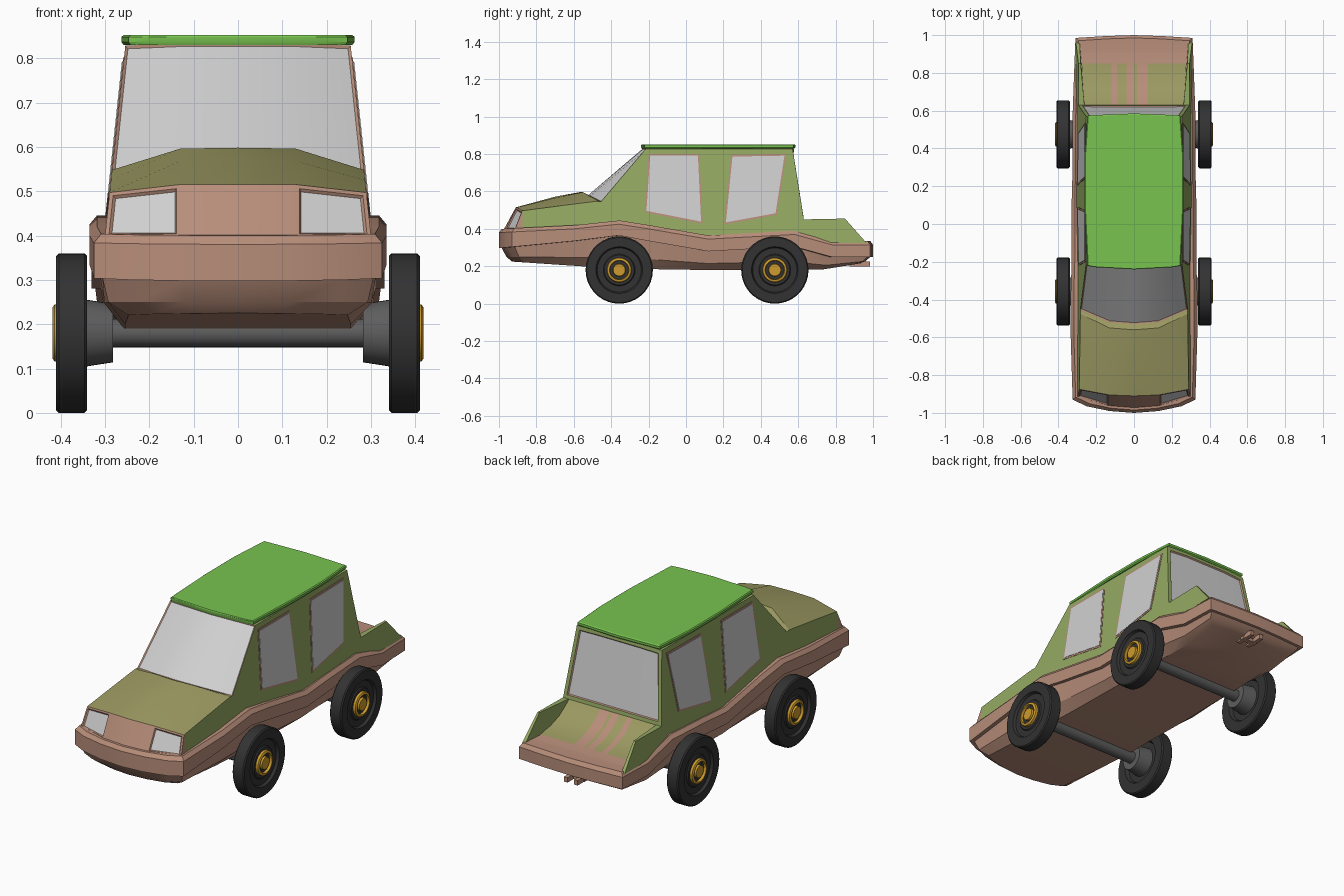
import bpy, bmesh, math

if "Cube" in bpy.data.objects:
    bpy.data.objects.remove(bpy.data.objects["Cube"])

def mat(name, r, g, b):
    m = bpy.data.materials.new(name)
    m.diffuse_color = (r, g, b, 1)
    m.use_nodes = True
    m.node_tree.nodes["Principled BSDF"].inputs["Base Color"].default_value = m.diffuse_color
    return m

GREEN = mat("body green", .30, .40, .125)
BROWN = mat("trim brown", .48, .27, .195)
OLIVE = mat("hood olive", .33, .32, .12)
ROOF = mat("roof green", .19, .55, .08)
GLASS = mat("window grey", .63, .63, .63)
TYRE = mat("tyre black", .032, .032, .032)
STEEL = mat("axle grey", .11, .11, .11)
GOLD = mat("hub gold", .61, .33, .026)

def finish(bm, name, mats, angle=25, normals=True):
    if normals:
        bmesh.ops.recalc_face_normals(bm, faces=bm.faces[:])
    me = bpy.data.meshes.new(name)
    bm.to_mesh(me)
    bm.free()
    ob = bpy.data.objects.new(name, me)
    for m in mats:
        me.materials.append(m)
    bpy.context.collection.objects.link(ob)
    bpy.ops.object.select_all(action='DESELECT')
    ob.select_set(True)
    bpy.context.view_layer.objects.active = ob
    bpy.ops.object.shade_smooth_by_angle(angle=math.radians(angle))
    return ob

def lerp(table):
    def f(y):
        if y <= table[0][0]:
            return table[0][1]
        for (a, u), (b, v) in zip(table, table[1:]):
            if y <= b:
                return u + (v - u) * (y - a) / (b - a)
        return table[-1][1]
    return f

def side_x(z):
    """Half width of the green body at height z."""
    return .285 - (z - .54) * .107

def stacked(name, half, layers, m):
    """Closed solid from a half plan outline and (x scale, y scale, z function) layers."""
    n = len(half)
    N = 2 * n - 2
    plan = half + [(-x, y) for x, y in half[-2:0:-1]]
    bm = bmesh.new()
    rings = [[bm.verts.new((x * sx, y * sy, fz(y))) for x, y in plan] for sx, sy, fz in layers]
    for a, b in zip(rings, rings[1:]):
        for i in range(N):
            j = (i + 1) % N
            bm.faces.new((a[i], a[j], b[j], b[i]))
    for r in (rings[0], rings[-1]):
        for i in range(n - 1):
            f = [r[i], r[i + 1], r[(N - i - 1) % N], r[(N - i) % N]]
            bm.faces.new(list(dict.fromkeys(f)))
    return finish(bm, name, [m])

# Lower body with the wavy side band
z_top = lerp([(-1, .40), (-.6, .42), (-.36, .445), (-.2, .42), (.12, .365), (.3, .375),
              (.58, .39), (.78, .335), (1, .335)])
z_low = lerp([(-1, .297), (-.6, .335), (-.36, .365), (-.2, .335), (.12, .28), (.3, .29),
              (.58, .305), (.78, .25), (1, .25)])
z_belly = lerp([(-1, .225), (-.6, .2), (-.36, .187), (.12, .18), (.78, .182), (1, .215)])
outline = [(0, -1), (.13, -.99), (.25, -.965), (.325, -.93), (.335, -.6), (.335, -.36),
           (.33, -.2), (.33, .12), (.325, .3), (.325, .58), (.318, .78), (.31, .985),
           (.15, .995), (0, 1)]
stacked("lower_body", outline, [
    (.76, .93, z_belly),
    (.9, .96, lambda y: .65 * z_belly(y) + .35 * z_low(y)),
    (.94, .985, z_low),
    (1, 1, z_low),
    (1, 1, lambda y: z_top(y) - .02),
    (.95, .985, z_top)], BROWN)

# Roof panel
stacked("roof", [(0, -.24), (.2, -.229), (.247, -.222), (.263, .1), (.263, .35), (.247, .575), (0, .585)],
        [(.98, .99, lambda y: .83), (1, 1, lambda y: .836), (1, 1, lambda y: .848), (.98, .99, lambda y: .852)], ROOF)

# Upper body: rows run nose to tail; each gives (y, z) at centre, crease and edge
rows = [((-.975, .395), (-.965, .395), (-.915, .395)),   # nose
        ((-.91, .515), (-.905, .515), (-.875, .497)),    # hood front
        ((-.7, .572), (-.69, .568), (-.66, .525)),       # hood middle
        ((-.56, .598), (-.55, .596), (-.475, .548)),     # cowl
        ((-.53, .582), (-.52, .578), (-.455, .545)),     # windscreen base
        ((-.235, .834), (-.23, .834), (-.215, .828)),    # roof front
        ((.575, .834), (.575, .834), (.57, .828)),       # roof rear
        ((.63, .45), (.63, .45), (.63, .45))]            # rear window base
bm = bmesh.new()
grid = []
for c, k, e in rows:
    half = [(0, *c), (.13, *k), (side_x(e[1]), *e), (side_x(.33), e[0], .33)]
    full = [(-x, y, z) for x, y, z in half[:0:-1]] + half
    grid.append([bm.verts.new(p) for p in full])
faces = {}
for r in range(len(rows) - 1):
    for c in range(6):
        f = bm.faces.new((grid[r][c], grid[r][c + 1], grid[r + 1][c + 1], grid[r + 1][c]))
        top = 1 <= c <= 4
        f.material_index = 1 if r == 0 else 2 if top and r in (1, 2, 3) else 0
        faces[r, c] = f

def pane(region, border):
    """Recessed glass with a thin brown rim."""
    bmesh.ops.inset_region(bm, faces=region, thickness=border, use_even_offset=True, use_boundary=True)
    rim = bmesh.ops.inset_region(bm, faces=region, thickness=.005, depth=-.006,
                                 use_even_offset=True, use_boundary=True)["faces"]
    for f in rim:
        f.material_index = 1
    for f in region:
        f.material_index = 3

pane([faces[4, c] for c in range(1, 5)], .02)   # windscreen
pane([faces[6, c] for c in range(1, 5)], .02)   # rear window
pane([faces[0, 1]], .009)                       # headlights
pane([faces[0, 4]], .009)
finish(bm, "upper_body", [GREEN, BROWN, OLIVE, GLASS], 25, False)

# Side windows: brown rim plate and glass plate on each side
def side_plate(name, pts, scale, off, m, s):
    cy = sum(p[0] for p in pts) / 4
    cz = sum(p[1] for p in pts) / 4
    bm = bmesh.new()
    q = [(cy + (y - cy) * scale, cz + (z - cz) * scale) for y, z in pts]
    a, b = [[bm.verts.new((s * (side_x(z) + o), y, z)) for y, z in q] for o in (-.002, off)]
    bm.faces.new(a)
    bm.faces.new(b)
    for i in range(4):
        j = (i + 1) % 4
        bm.faces.new((a[i], a[j], b[j], b[i]))
    finish(bm, name, [m])

windows = {"front": [(-.193, .793), (.065, .793), (.082, .437), (-.213, .495)],
           "rear": [(.247, .788), (.528, .793), (.48, .482), (.212, .433)]}
for s, sn in ((1, "right"), (-1, "left")):
    for wn, pts in windows.items():
        side_plate(f"{sn}_{wn}_window_rim", pts, 1.05, .002, BROWN, s)
        side_plate(f"{sn}_{wn}_window", pts, .99, .004, GLASS, s)

    # Cargo bed side wall
    bm = bmesh.new()
    prof = [(.6, .32, .05), (.6, .45, .035), (.85, .455, .012), (.965, .325, .02)]
    out = [bm.verts.new((s * side_x(z), y, z)) for y, z, t in prof]
    inn = [bm.verts.new((s * (side_x(z) - t), y, z)) for y, z, t in prof]
    bm.faces.new(out)
    bm.faces.new(inn)
    for i in range(4):
        j = (i + 1) % 4
        bm.faces.new((out[i], out[j], inn[j], inn[i]))
    finish(bm, f"{sn}_bed_wall", [GREEN])

# Cargo bed floor, curving up to the rear window, with brown stripes
bm = bmesh.new()
xs = [-.275, -.12, -.09, -.06, -.04, 0, .015, .075, .1, .275]
path = [(.62, .455), (.65, .425), (.70, .385), (.77, .355), (.85, .34), (.93, .333)]
g = [[bm.verts.new((x, y, z)) for x in xs] for y, z in path]
for r in range(5):
    for c in range(9):
        f = bm.faces.new((g[r][c], g[r][c + 1], g[r + 1][c + 1], g[r + 1][c]))
        f.material_index = 1 if r == 4 or c in (1, 4, 6) else 0
finish(bm, "bed_floor", [OLIVE, BROWN], 40, False)

# Wheels and axles turned around the x axis
def lathe(name, prof, y0, mats, s=1, seg=36):
    """prof holds (x, radius, material index of the band that follows)."""
    bm = bmesh.new()
    rings = []
    for x, r, _ in prof:
        if r == 0:
            rings.append([bm.verts.new((s * x, y0, .18))] * seg)
        else:
            rings.append([bm.verts.new((s * x, y0 + r * math.cos(t), .18 + r * math.sin(t)))
                          for t in (2 * math.pi * i / seg for i in range(seg))])
    for a, b, p in zip(rings, rings[1:], prof):
        for i in range(seg):
            j = (i + 1) % seg
            f = bm.faces.new(list(dict.fromkeys((a[i], a[j], b[j], b[i]))))
            f.material_index = p[2]
    finish(bm, name, mats, 35)

wheel = [(.36, 0, 0), (.36, .11, 0), (.34, .12, 0), (.34, .174, 0), (.346, .18, 0), (.404, .18, 0),
         (.41, .174, 0), (.41, .125, 0), (.396, .118, 0), (.396, .085, 0), (.402, .08, 0),
         (.402, .066, 1), (.414, .064, 1), (.418, .058, 1), (.418, .052, 1), (.404, .05, 0),
         (.404, .034, 1), (.416, .032, 1), (.416, 0, 1)]
cone = [(.282, 0, 0), (.282, .066, 0), (.34, .075, 0), (.362, .078, 0), (.362, 0, 0)]
axle = [(-.3, 0, 0), (-.3, .032, 0), (.3, .032, 0), (.3, 0, 0)]
for y0, an in ((-.357, "front"), (.475, "rear")):
    lathe(f"{an}_axle", axle, y0, [STEEL], seg=24)
    for s, sn in ((1, "right"), (-1, "left")):
        lathe(f"{an}_{sn}_wheel", wheel, y0, [TYRE, GOLD], s)
        lathe(f"{an}_{sn}_axle_cone", cone, y0, [STEEL], s)

# Tow hitch under the tail
bm = bmesh.new()
for x, y, sx, sy in ((-.03, .93, .022, .11), (.03, .93, .022, .11), (0, .92, .09, .025)):
    vs = bmesh.ops.create_cube(bm, size=1)["verts"]
    for v in vs:
        v.co = (x + v.co.x * sx, y + v.co.y * sy, .212 + v.co.z * .026)
finish(bm, "tow_hitch", [BROWN])
